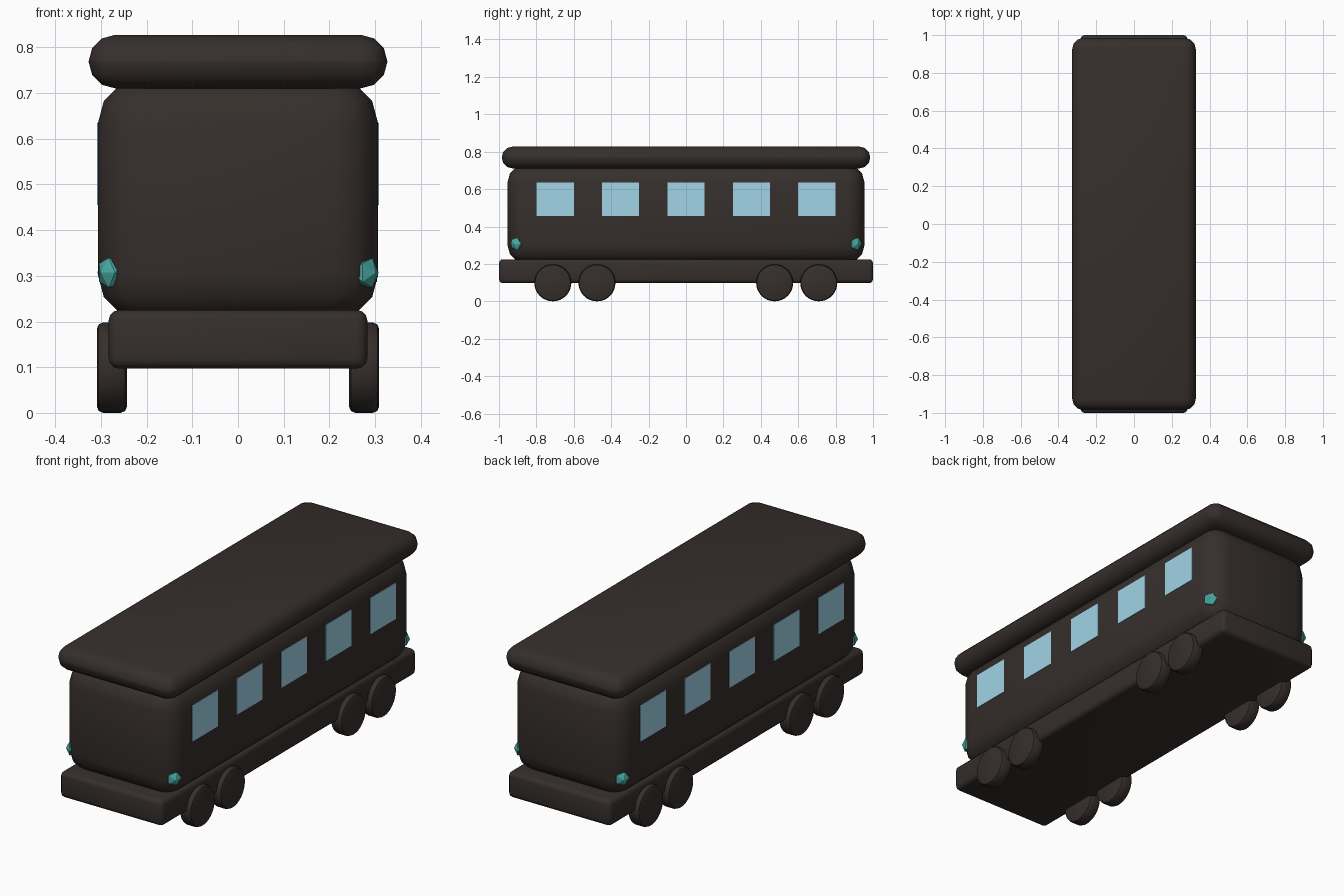
import bpy, math
from mathutils import Vector

if "Cube" in bpy.data.objects:
    bpy.data.objects.remove(bpy.data.objects["Cube"])


def material(name, rgb):
    m = bpy.data.materials.new(name)
    m.diffuse_color = (*rgb, 1)
    m.use_nodes = True
    m.node_tree.nodes["Principled BSDF"].inputs["Base Color"].default_value = m.diffuse_color
    return m


DARK = material("dark_brown", (0.036, 0.028, 0.025))
GLASS = material("pale_blue_glass", (0.36, 0.66, 0.80))
TEAL = material("teal_lamp", (0.065, 0.40, 0.36))


def finish(name, mat, bevel=0, segments=3, smooth=True):
    ob = bpy.context.object
    ob.name = name
    ob.data.materials.append(mat)
    if bevel:
        mod = ob.modifiers.new("rounding", "BEVEL")
        mod.width, mod.segments = bevel, segments
        mod.limit_method = "ANGLE"
        bpy.ops.object.modifier_apply(modifier=mod.name)
    if smooth:
        bpy.ops.object.shade_smooth_by_angle(angle=math.radians(40))
    return ob


def box(name, size, centre, mat, bevel=0, segments=3):
    bpy.ops.mesh.primitive_cube_add(size=1, location=centre)
    bpy.context.object.scale = size
    bpy.ops.object.transform_apply(location=False, rotation=False, scale=True)
    return finish(name, mat, bevel, segments, smooth=bevel > 0)


# Chassis, body and overhanging roof
box("chassis", (0.566, 2.0, 0.128), (0, 0, 0.161), DARK, 0.022, 3)
box("body", (0.614, 1.91, 0.53), (0, 0, 0.468), DARK, 0.1, 3)
box("roof", (0.654, 1.97, 0.117), (0, 0, 0.769), DARK, 0.058, 3)

for side, sx in (("right", 1), ("left", -1)):
    # Side windows
    for i in range(5):
        box(f"{side}_window_{i + 1}", (0.012, 0.2, 0.18),
            (sx * 0.303, -0.7 + 0.35 * i, 0.545), GLASS)

    # Paired wheels near each end
    for i, y in enumerate((-0.712, -0.476, 0.474, 0.71)):
        bpy.ops.mesh.primitive_cylinder_add(
            vertices=32, radius=0.099, depth=0.066,
            location=(sx * 0.276, y, 0.099), rotation=(0, math.pi / 2, 0))
        finish(f"{side}_wheel_{i + 1}", DARK, 0.014, 2)

    # Faceted lamps set into the rounded body corners
    for end, sy in (("front", -1), ("back", 1)):
        bpy.ops.mesh.primitive_ico_sphere_add(
            subdivisions=1, radius=0.038, location=(sx * 0.278, sy * 0.904, 0.307))
        lamp = finish(f"{end}_{side}_lamp", TEAL, smooth=False)
        lamp.scale = (1, 1, 0.75)
        lamp.rotation_euler = Vector((sx * 0.82, sy * 0.57, 0)).to_track_quat("Z", "Y").to_euler()
